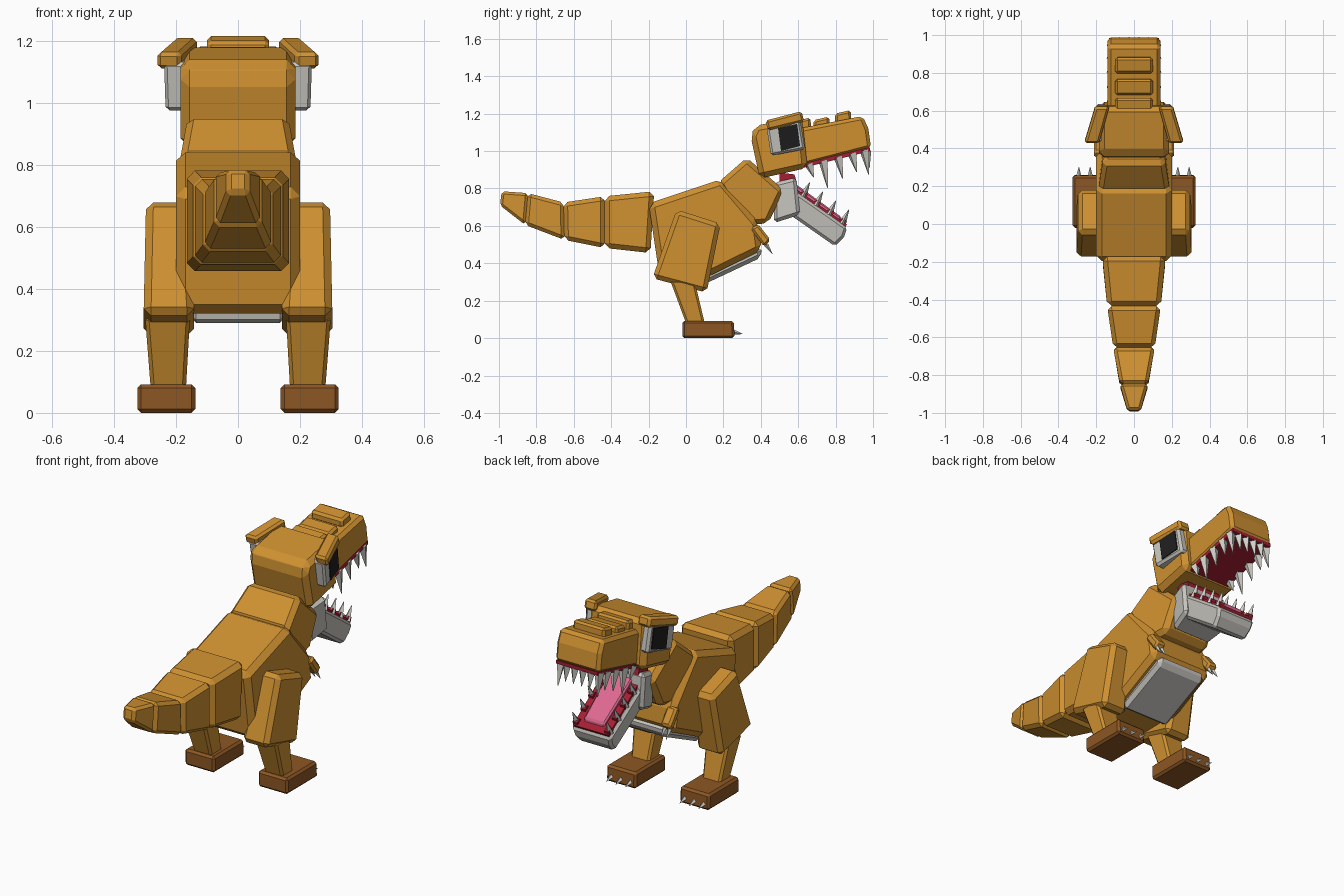
import bpy, bmesh, math
from mathutils import Vector

if "Cube" in bpy.data.objects:
    bpy.data.objects.remove(bpy.data.objects["Cube"])

# ---------- colours ----------
def mat(name, r, g, b):
    m = bpy.data.materials.new(name)
    m.diffuse_color = (r, g, b, 1)
    m.use_nodes = True
    m.node_tree.nodes["Principled BSDF"].inputs["Base Color"].default_value = m.diffuse_color
    return m

HIDE = mat("orange hide", .62, .28, .03)
FOOT = mat("brown foot", .27, .095, .017)
GREY = mat("pale grey skin", .56, .55, .51)
TOOTH = mat("ivory", .64, .63, .58)
GUM = mat("gum red", .376, .013, .032)
TONGUE = mat("tongue pink", .73, .141, .283)
BLACK = mat("pupil black", .013, .013, .013)

# ---------- helpers ----------
def finish(bm, name, material, bevel=0):
    bmesh.ops.recalc_face_normals(bm, faces=bm.faces[:])
    me = bpy.data.meshes.new(name)
    bm.to_mesh(me)
    bm.free()
    me.materials.append(material)
    ob = bpy.data.objects.new(name, me)
    bpy.context.collection.objects.link(ob)
    if bevel:
        b = ob.modifiers.new("chamfer", 'BEVEL')
        b.width, b.segments, b.limit_method = bevel, 1, 'ANGLE'
        b.angle_limit = math.radians(25)
    return ob

def prism(name, pts, lo, hi, material, bevel=.012, side=1):
    """Side profile (y, z) spanned from x=lo to x=hi; lo/hi may vary per point."""
    n = len(pts)
    lo = lo if isinstance(lo, list) else [lo] * n
    hi = hi if isinstance(hi, list) else [hi] * n
    bm = bmesh.new()
    a = [bm.verts.new((side * x, y, z)) for x, (y, z) in zip(lo, pts)]
    b = [bm.verts.new((side * x, y, z)) for x, (y, z) in zip(hi, pts)]
    bm.faces.new(a)
    bm.faces.new(b)
    for i in range(n):
        j = (i + 1) % n
        bm.faces.new((a[i], a[j], b[j], b[i]))
    return finish(bm, name, material, bevel)

def centred(name, pts, hw, material, bevel=.012):
    neg = [-h for h in hw] if isinstance(hw, list) else -hw
    return prism(name, pts, neg, hw, material, bevel)

def spike(name, base, tip, r, material=TOOTH):
    base, tip = Vector(base), Vector(tip)
    d = tip - base
    bm = bmesh.new()
    bmesh.ops.create_cone(bm, cap_ends=True, segments=4, radius1=r, radius2=r * .08, depth=d.length)
    rot = Vector((0, 0, 1)).rotation_difference(d).to_matrix()
    for v in bm.verts:
        v.co = rot @ v.co + (base + tip) / 2
    return finish(bm, name, material)

# ---------- tail: (y top, z top, y bottom, z bottom, half width) ----------
rings = [(-.17, .785, -.19, .455, .168), (-.435, .758, -.435, .482, .142),
         (-.655, .725, -.65, .525, .11), (-.845, .775, -.86, .605, .075),
         (-.985, .785, -.995, .71, .035)]
for i in range(4):
    p, q = rings[i], rings[i + 1]
    centred(f"tail_segment_{i + 1}", [(p[0], p[1]), (q[0], q[1]), (q[2], q[3]), (p[2], p[3])],
            [p[4], q[4], q[4], p[4]], HIDE, .026 - .004 * i)

# ---------- trunk ----------
centred("body", [(-.2, .72), (.19, .85), (.385, .62), (.405, .47), (.12, .33), (-.14, .32)],
        .2, HIDE, .03)
centred("neck", [(.17, .83), (.325, .965), (.525, .79), (.44, .615), (.3, .6)],
        [.19, .165, .15, .15, .18], HIDE, .025)
centred("belly_plate", [(.07, .345), (.085, .282), (.4, .43), (.405, .49)], .155, GREY, .02)

# ---------- head ----------
centred("skull", [(.345, 1.08), (.37, 1.135), (.62, 1.185), (.65, .91), (.395, .853)],
        .185, HIDE, .028)
centred("snout", [(.6, 1.12), (.945, 1.187), (.975, 1.12), (.99, 1.015), (.62, .92)],
        .14, HIDE, .018)
centred("upper_gum", [(.5, .905), (.985, 1.02), (.985, 1.0), (.505, .88)], .132, GUM, 0)
for i, (y, z) in enumerate([(.625, 1.16), (.725, 1.165), (.84, 1.2)]):
    centred(f"snout_ridge_{i + 1}", [(y - .043, z - .05), (y - .043, z), (y + .04, z + .019),
                                     (y + .045, z - .05)], .1, HIDE)

# ---------- lower jaw, laid out along its own slope ----------
def jaw(t, h):
    """t along the jaw's upper edge, h above it."""
    return (.6 + .82 * t + .573 * h, .775 - .573 * t + .82 * h)

centred("jaw_hinge", [(.47, .83), (.59, .86), (.61, .66), (.47, .615)], [.125, .15, .15, .125],
        GREY, .018)
centred("throat_lining", [(.5, .885), (.58, .875), (.59, .84), (.5, .82)], .11, GUM, 0)
centred("lower_jaw", [jaw(-.05, 0), jaw(.32, 0), jaw(.335, -.05), jaw(.325, -.12), jaw(-.05, -.12)],
        [.135, .125, .12, .11, .125], GREY, .015)
centred("lower_gum", [jaw(-.05, -.01), jaw(-.05, .012), jaw(.31, .012), jaw(.31, -.01)], .112, GUM, 0)
centred("tongue", [jaw(-.04, 0), jaw(-.04, .032), jaw(.26, .028), jaw(.28, 0)],
        [.075, .075, .065, .065], TONGUE, .008)

for side, tag in ((-1, "left"), (1, "right")):
    # teeth along both jaws
    for i, (y, drop) in enumerate([(.67, .07), (.745, .145), (.825, .115), (.9, .1), (.965, .13)]):
        z = .925 + (y - .65) * .25
        spike(f"upper_tooth_{tag}_{i + 1}", (side * .12, y - .012, z), (side * .125, y + .012, z - drop), .027)
    for i in range(2):
        x = side * (.026 + .05 * i)
        spike(f"front_tooth_{tag}_{i + 1}", (x, .965, 1.0), (x, .98, .91), .026)
    for i in range(4):
        t = .03 + .085 * i
        (y, z), (ty, tz) = jaw(t, 0), jaw(t - .012, .082)
        spike(f"lower_tooth_{tag}_{i + 1}", (side * .105, y, z), (side * .108, ty, tz), .022)
        centred_pts = [jaw(t - .022, 0), jaw(t - .014, .026), jaw(t + .014, .026), jaw(t + .022, 0)]
        prism(f"tooth_gum_{tag}_{i + 1}", centred_pts, .085, .115, GUM, 0, side)

    # eyes: yawed blocks with thin pupils and heavy brows
    def surf(y):
        return .24 - (y - .435) * .2
    eye = [(.43, 1.13), (.61, 1.17), (.637, 1.01), (.455, .975)]
    prism(f"eye_{tag}", eye, [surf(p[0]) - .08 for p in eye], [surf(p[0]) for p in eye], GREY, .012, side)
    pupil = [(.492, 1.122), (.594, 1.145), (.61, 1.027), (.508, 1.0)]
    prism(f"pupil_{tag}", pupil, [surf(p[0]) - .002 for p in pupil],
          [surf(p[0]) + .006 for p in pupil], BLACK, 0, side)
    brow = [(.425, 1.163), (.618, 1.213), (.632, 1.157), (.438, 1.11)]
    prism(f"brow_{tag}", brow, [.185, .13, .13, .185], [.263, .205, .205, .263], HIDE, .012, side)

    # arms with small claws
    prism(f"arm_{tag}", [(.345, .585), (.385, .61), (.452, .525), (.418, .487)], .15, .212, HIDE, .012, side)
    for i, x in enumerate((.165, .197)):
        spike(f"hand_claw_{tag}_{i + 1}", (side * x, .428, .5), (side * x, .462, .45), .012)

    # legs
    prism(f"thigh_{tag}", [(-.05, .687), (.185, .612), (.11, .243), (-.18, .32)],
          [.165, .165, .14, .14], [.297, .297, .305, .305], HIDE, .024, side)
    prism(f"shin_{tag}", [(-.085, .31), (.045, .31), (.1, .08), (0, .08)],
          [.155, .155, .168, .168], [.3, .3, .282, .282], HIDE, .012, side)
    prism(f"foot_{tag}", [(-.02, 0), (-.02, .092), (.255, .092), (.26, 0)], .138, .325, FOOT, .012, side)
    for i in range(3):
        x = side * (.172 + .06 * i)
        spike(f"toe_claw_{tag}_{i + 1}", (x, .245, .035), (x, .302, .022), .016)
